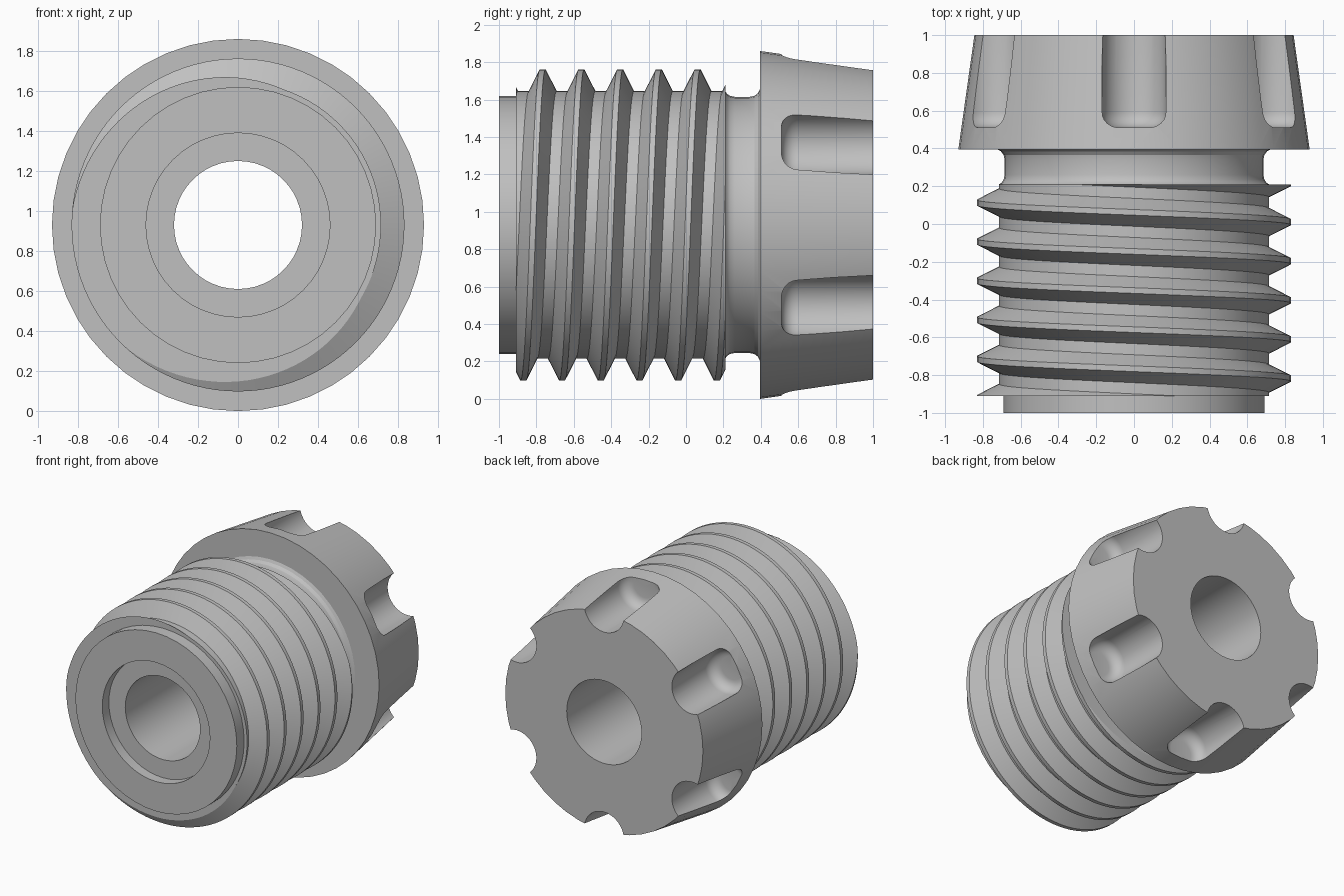
import bpy, bmesh, math

cube = bpy.data.objects.get("Cube")
if cube:
    bpy.data.objects.remove(cube, do_unlink=True)

AXIS_Z = 0.93          # height of the long axis, which runs along y
BORE = 0.32
HEAD_Y = 0.395         # where the head meets the neck

grey = bpy.data.materials.new("plain grey")
grey.use_nodes = True
grey.diffuse_color = (0.53, 0.53, 0.53, 1)
grey.node_tree.nodes["Principled BSDF"].inputs["Base Color"].default_value = grey.diffuse_color


def polar(r, angle, y, cx=0, cz=AXIS_Z):
    return (cx + r * math.cos(angle), y, cz + r * math.sin(angle))


def skin(bm, columns, loop_rows):
    """Join neighbouring columns of points with quads."""
    cols = [[bm.verts.new(p) for p in c] for c in columns]
    rows = len(cols[0])
    for a, b in zip(cols, cols[1:]):
        for j in range(rows if loop_rows else rows - 1):
            k = (j + 1) % rows
            bm.faces.new((a[j], b[j], b[k], a[k]))


def revolve(bm, profile, segments, closed, cx=0, cz=AXIS_Z):
    angles = [math.tau * i / segments for i in range(segments + 1)]
    skin(bm, [[polar(r, a, y, cx, cz) for y, r in profile] for a in angles], closed)


def make_object(name, bm):
    bmesh.ops.remove_doubles(bm, verts=bm.verts, dist=0.00005)
    bmesh.ops.recalc_face_normals(bm, faces=bm.faces)
    mesh = bpy.data.meshes.new(name)
    bm.to_mesh(mesh)
    bm.free()
    mesh.materials.append(grey)
    obj = bpy.data.objects.new(name, mesh)
    bpy.context.collection.objects.link(obj)
    return obj


def select(obj):
    bpy.ops.object.select_all(action='DESELECT')
    obj.select_set(True)
    bpy.context.view_layer.objects.active = obj


def smooth(obj):
    select(obj)
    bpy.ops.object.shade_smooth_by_angle(angle=math.radians(25))


# Shank: stepped bore, plain nose and filleted neck
bm = bmesh.new()
revolve(bm, [(HEAD_Y, BORE), (-0.92, BORE), (-0.92, 0.46), (-1, 0.46), (-1, 0.69),
             (0.2, 0.69), (0.21, 0.715), (0.22, 0.7), (0.235, 0.69), (0.26, 0.685),
             (0.34, 0.685), (0.365, 0.69), (0.385, 0.705), (HEAD_Y, 0.725)], 48, False)
smooth(make_object("shank", bm))

# Thread: helical ridge with flat crests, cut square at both ends
PITCH, LOW, HIGH = 0.207, -0.91, 0.21
ROOT, CREST = 0.715, 0.832
FLAT, FOOT = 0.015, 0.074


def thread_column(angle):
    first = 0.01 + PITCH * angle / math.tau
    column = [polar(0.6, angle, LOW)]
    for turn in range(-6, 3):
        for offset in (-FOOT, -FLAT, FLAT, FOOT):
            y = min(max(first + turn * PITCH + offset, LOW), HIGH)
            d = abs((y - first + PITCH / 2) % PITCH - PITCH / 2)
            t = min(max((d - FLAT) / (FOOT - FLAT), 0), 1)
            column.append(polar(CREST + (ROOT - CREST) * t, angle, y))
    return column + [polar(0.6, angle, HIGH)]


bm = bmesh.new()
STEPS = 96
skin(bm, [thread_column(math.tau * i / STEPS) for i in range(STEPS + 1)], False)
smooth(make_object("thread", bm))

# Head: tapered collar with bore
bm = bmesh.new()
revolve(bm, [(HEAD_Y, BORE), (HEAD_Y, 0.93), (1, 0.845), (1, BORE)], 48, True)
head = make_object("head", bm)

# Grip slots: six round-ended scoops cut from the head
ROUND = 0.08
SLOT = 0.17
profile = [(0.51, 0)]
for i in range(7):
    a = math.pi / 2 * i / 6
    profile.append((0.51 + ROUND * (1 - math.cos(a)), SLOT - ROUND + ROUND * math.sin(a)))
profile += [(1.1, SLOT), (1.1, 0)]
bm = bmesh.new()
for i in range(6):
    cx, _, cz = polar(0.865, math.radians(30 + 60 * i), 0)
    revolve(bm, profile, 40, False, cx, cz)
cutter = make_object("slot_cutter", bm)
cutter.hide_render = True

select(head)
cut = head.modifiers.new("grip slots", 'BOOLEAN')
cut.operation = 'DIFFERENCE'
cut.solver = 'EXACT'
cut.object = cutter
bpy.ops.object.modifier_apply(modifier=cut.name)
bpy.data.objects.remove(cutter, do_unlink=True)
smooth(head)
